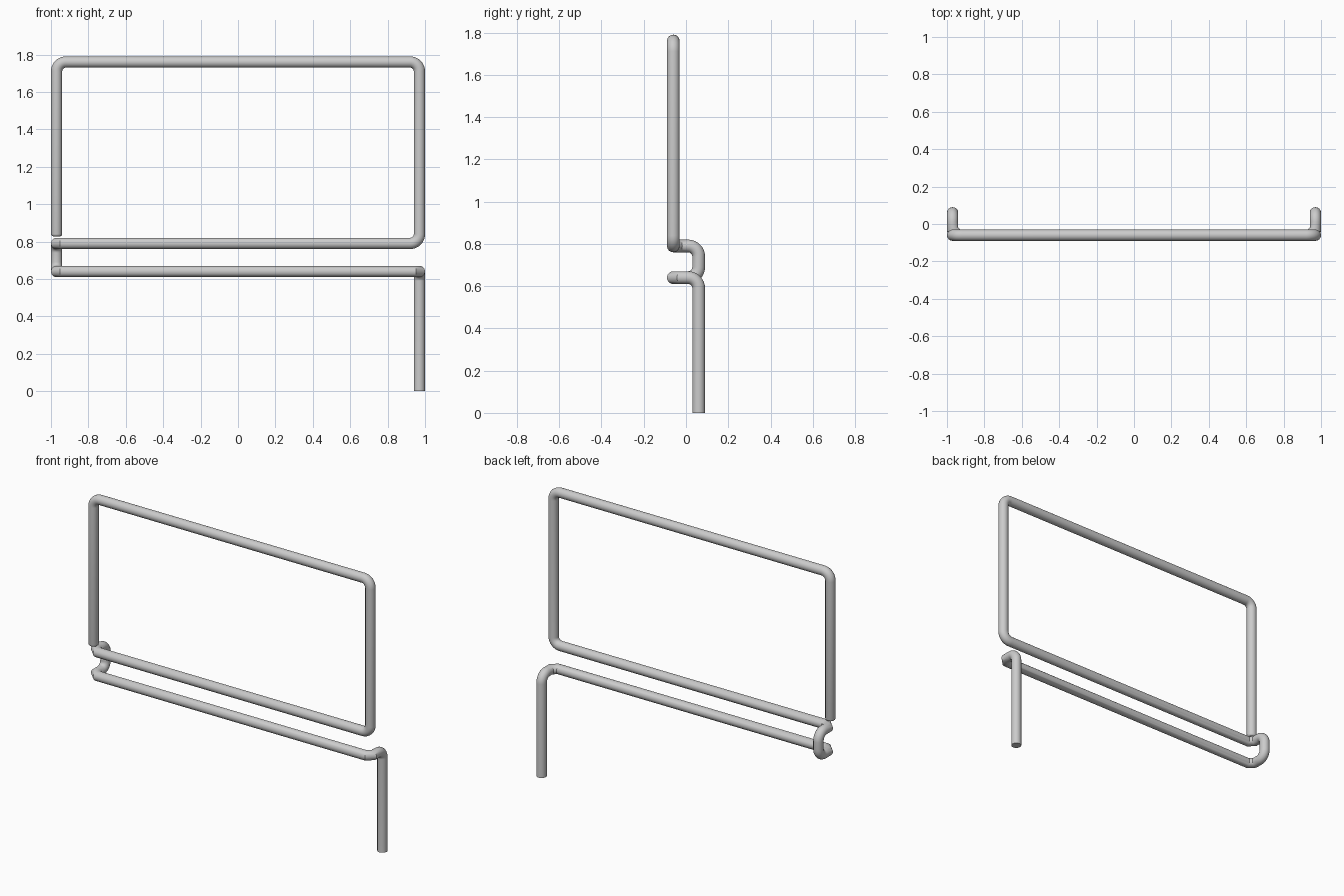
import bpy, bmesh, math
from mathutils import Vector

if "Cube" in bpy.data.objects:
    bpy.data.objects.remove(bpy.data.objects["Cube"])

R, SIDES = 0.03, 24
X, F, B = 0.97, -0.06, 0.06
LOW, MID, TOP, TIP = 0.64, 0.79, 1.76, 0.828

# corner points of the bent tube: position, bend radius, bend segments
corners = [
    ((X, B, 0), 0, 0),
    ((X, B, LOW), 0.05, 8), ((X, F, LOW), 0.03, 1),
    ((-X, F, LOW), 0.03, 1), ((-X, B, LOW), 0.05, 8),
    ((-X, B, MID), 0.05, 8), ((-X, F, MID), 0.03, 1),
    ((X, F, MID), 0.05, 8), ((X, F, TOP), 0.05, 8),
    ((-X, F, TOP), 0.05, 8), ((-X, F, TIP), 0, 0),
]


def rounded_path(corners):
    pts = []
    for i, (p, r, n) in enumerate(corners):
        p = Vector(p)
        if not n:
            pts.append(p)
            continue
        a = (Vector(corners[i - 1][0]) - p).normalized()
        b = (Vector(corners[i + 1][0]) - p).normalized()
        for k in range(n + 1):
            t = math.pi / 2 * k / n
            pts.append(p + a * r * (1 - math.sin(t)) + b * r * (1 - math.cos(t)))
    return pts


def sweep(name, pts):
    """Sweep a circle along the path with true mitred joints."""
    bm = bmesh.new()
    d = (pts[1] - pts[0]).normalized()
    ring = [pts[0] + Vector((R * math.cos(2 * math.pi * k / SIDES),
                             R * math.sin(2 * math.pi * k / SIDES), 0))
            for k in range(SIDES)]
    loops = [[bm.verts.new(c) for c in ring]]
    for i in range(1, len(pts)):
        d = (pts[i] - pts[i - 1]).normalized()
        nxt = (pts[i + 1] - pts[i]).normalized() if i + 1 < len(pts) else d
        n = (d + nxt).normalized()
        ring = [c + d * ((pts[i] - c).dot(n) / d.dot(n)) for c in ring]
        loops.append([bm.verts.new(c) for c in ring])
    # softened free end
    end, soft = pts[-1], 0.012
    for v in loops[-1]:
        v.co -= d * soft
    for t in (math.pi / 6, math.pi / 3, math.pi / 2):
        s = 1 - soft / R * (1 - math.cos(t))
        loops.append([bm.verts.new(end + (c - end) * s - d * soft * (1 - math.sin(t)))
                      for c in ring])
    for l0, l1 in zip(loops, loops[1:]):
        for k in range(SIDES):
            j = (k + 1) % SIDES
            bm.faces.new((l0[k], l0[j], l1[j], l1[k]))
    bm.faces.new(loops[0][::-1])
    bm.faces.new(loops[-1])
    bmesh.ops.recalc_face_normals(bm, faces=bm.faces)
    me = bpy.data.meshes.new(name)
    bm.to_mesh(me)
    bm.free()
    ob = bpy.data.objects.new(name, me)
    bpy.context.collection.objects.link(ob)
    bpy.context.view_layer.objects.active = ob
    ob.select_set(True)
    bpy.ops.object.shade_smooth_by_angle(angle=math.radians(35))
    return ob


# one continuous bent tube: leg, lower bars and upper frame
sweep("bent_tube_frame", rounded_path(corners))
